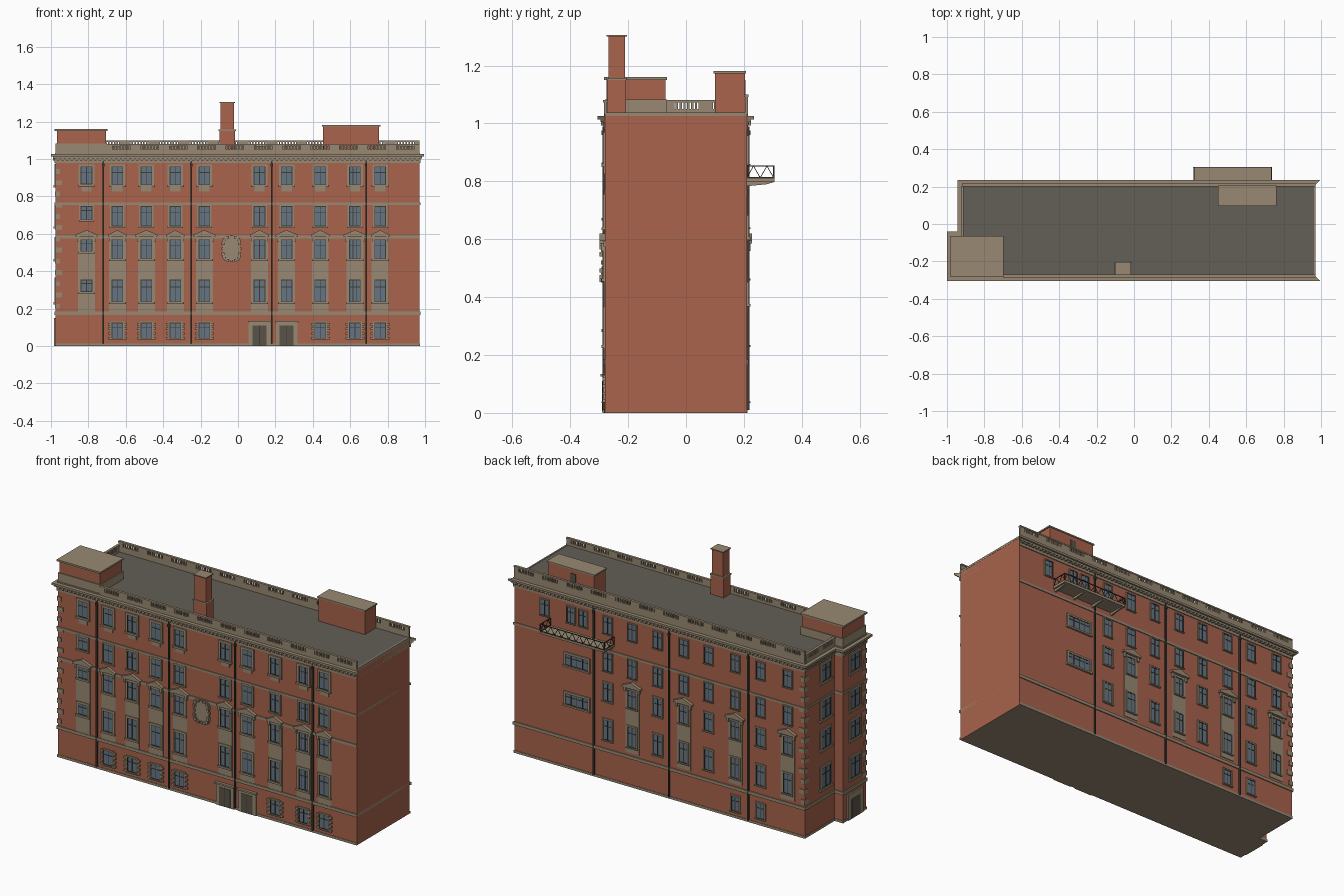
import bpy, bmesh, math
from mathutils import Vector

if "Cube" in bpy.data.objects:
    bpy.data.objects.remove(bpy.data.objects["Cube"])


def material(name, rgb):
    m = bpy.data.materials.new(name)
    m.use_nodes = True
    col = [((c / 255 + 0.055) / 1.055) ** 2.4 for c in rgb] + [1]
    m.diffuse_color = col
    m.node_tree.nodes["Principled BSDF"].inputs["Base Color"].default_value = col
    return m


BRICK = material("red brick", (168, 99, 76))
STONE = material("tan stone", (152, 137, 115))
ROOF = material("roof grey", (99, 95, 87))
GLASS = material("blue grey glass", (102, 118, 131))
DARK = material("dark metal", (62, 58, 53))
DOOR = material("door brown", (90, 83, 71))

parts = {}   # part name -> (material, bmesh)


def prism(name, mat, pts, vec):
    """Extrude a planar polygon along a vector into the named part."""
    bm = parts.setdefault(name, (mat, bmesh.new()))[1]
    a = [bm.verts.new(Vector(p)) for p in pts]
    b = [bm.verts.new(Vector(p) + Vector(vec)) for p in pts]
    bm.faces.new(a[::-1])
    bm.faces.new(b)
    for i in range(len(a)):
        j = (i + 1) % len(a)
        bm.faces.new((a[i], a[j], b[j], b[i]))


def box(name, mat, x0, x1, y0, y1, z0, z1):
    prism(name, mat, [(x0, y0, z0), (x1, y0, z0), (x1, y1, z0), (x0, y1, z0)], (0, 0, z1 - z0))


def bar(name, mat, p, q, r=0.002):
    """Thin square bar between two points."""
    p, q = Vector(p), Vector(q)
    d = (q - p).normalized()
    s = d.cross(Vector((0, 0, 1)) if abs(d.z) < 0.9 else Vector((1, 0, 0))).normalized() * r
    t = d.cross(s)
    prism(name, mat, [p + s + t, p - s + t, p - s - t, p + s - t], q - p)


# Wall planes
XL, XM, XR, YF, YT, YB = -0.975, -0.92, 0.97, -0.28, -0.065, 0.21
FRONT, BACK, TOWER, SIDE = ("y", YF, -1), ("y", YB, 1), ("x", XL, -1), ("x", XM, -1)


def on_wall(wall, name, mat, pts, d):
    """Relief of thickness d on a wall, outlined by (along, height) points."""
    axis, w, s = wall
    if axis == "y":
        prism(name, mat, [(u, w - s * 0.002, z) for u, z in pts], (0, s * (d + 0.002), 0))
    else:
        prism(name, mat, [(w - s * 0.002, u, z) for u, z in pts], (s * (d + 0.002), 0, 0))


def plate(wall, name, mat, u, w, z0, z1, d):
    on_wall(wall, name, mat, [(u - w / 2, z0), (u + w / 2, z0), (u + w / 2, z1), (u - w / 2, z1)], d)


def outline(o):
    """Footprint grown by o on the decorated sides; the right wall stays plain."""
    return [(XL - o, YF - o), (XR + o, YF - o), (XR, YF), (XR, YB), (XR + o, YB + o),
            (XM - o, YB + o), (XM - o, YT + o), (XL - o, YT + o)]


def layer(name, mat, o, z0, z1):
    prism(name, mat, [(x, y, z0) for x, y in outline(o)], (0, 0, z1 - z0))


def window(wall, u, z0, z1, w=0.062, b=0.012, bars=1):
    # surround, sill, glass, frame and sash bars
    for s in (-1, 1):
        plate(wall, "window_surrounds", STONE, u + s * (w + b) / 2, b, z0 - b, z1 + b, 0.007)
        plate(wall, "window_frames", DARK, u + s * (w / 2 - 0.002), 0.004, z0, z1, 0.006)
    plate(wall, "window_surrounds", STONE, u, w, z1, z1 + b, 0.007)
    plate(wall, "window_sills", STONE, u, w + 2.6 * b, z0 - b, z0, 0.012)
    plate(wall, "window_glass", GLASS, u, w, z0, z1, 0.0045)
    for z in (z0, z1 - 0.004):
        plate(wall, "window_frames", DARK, u, w, z, z + 0.004, 0.006)
    for i in range(bars):
        plate(wall, "sash_bars", DARK, u - w / 2 + w * (i + 1) / (bars + 1), 0.004, z0, z1, 0.006)
    z = z0 + (z1 - z0) * 0.66
    plate(wall, "sash_bars", DARK, u, w, z, z + 0.004, 0.006)


def pediment(wall, u, z, w=0.12):
    on_wall(wall, "pediments", STONE, [(u - w / 2, z), (u + w / 2, z), (u + w / 2, z + 0.01),
                                       (u, z + 0.035), (u - w / 2, z + 0.01)], 0.018)
    for s in (-1, 1):
        plate(wall, "pediment_brackets", STONE, u + s * w * 0.37, 0.012, z - 0.025, z, 0.013)


def downpipe(wall, u):
    s = wall[2]
    box("downpipes", DARK, u - 0.004, u + 0.004, *sorted((wall[1], wall[1] + s * 0.009)), 0.01, 0.99)
    plate(wall, "pipe_heads", DARK, u, 0.012, 0.96, 0.975, 0.012)


# Main body, roof, string courses and cornice
layer("brick_body", BRICK, 0, 0, 1.03)
layer("roof_deck", ROOF, -0.004, 1.028, 1.036)
box("roof_edge", STONE, XR - 0.008, XR + 0.001, YF, YB, 1.026, 1.038)
layer("base_course", STONE, 0.003, 0, 0.014)
layer("lower_string_course", STONE, 0.006, 0.166, 0.184)
layer("upper_string_course", STONE, 0.005, 0.755, 0.768)
for o, z0, z1 in ((0.005, 0.978, 0.995), (0.006, 0.995, 1.004), (0.015, 1.004, 1.014), (0.025, 1.014, 1.026)):
    layer("cornice", STONE, o, z0, z1)
layer("cornice_blocking", STONE, 0.004, 1.026, 1.033)
for wall, a, b in ((FRONT, XL, XR), (BACK, XM, XR), (TOWER, YF, YT), (SIDE, YT, YB)):
    n = round((b - a) / 0.025)
    for i in range(n):
        plate(wall, "cornice_dentils", STONE, a + (i + 0.5) * (b - a) / n, 0.013, 0.993, 1.005, 0.014)

# Front windows
rows = [(0.235, 0.355), (0.465, 0.57), (0.64, 0.748), (0.86, 0.96)]
cols = [-0.81, -0.645, -0.49, -0.335, -0.18, 0.115, 0.26, 0.44, 0.625, 0.76]
for i, x in enumerate(cols):
    for k, (z0, z1) in enumerate(rows):
        if i == 0:
            z0 = max(z0, z1 - (0.065, 0.065, 0.075, 0.095)[k])
        window(FRONT, x, z0, z1, b=0.008 if k == 2 else 0.011, bars=2 if i == 8 else 1)
    plate(FRONT, "window_aprons", STONE, x, 0.055, 0.825, 0.85, 0.005)
    pediment(FRONT, x, 0.585, 0.12 if i % 2 == 0 else 0.1)
    plate(FRONT, "tall_panels", STONE, x, 0.09, 0.184, 0.585, 0.003)
    if x in (0.115, 0.26):
        # double doors with stone surrounds
        plate(FRONT, "door_surrounds", STONE, x, 0.116, 0, 0.135, 0.008)
        plate(FRONT, "door_lintels", STONE, x, 0.125, 0.125, 0.135, 0.016)
        plate(FRONT, "doors", DOOR, x, 0.074, 0.004, 0.11, 0.01)
        plate(FRONT, "door_joints", DARK, x, 0.003, 0.004, 0.11, 0.011)
    elif i:
        window(FRONT, x, 0.04, 0.125, b=0.006)
        for k in range(4):
            for s in (-1, 1):
                plate(FRONT, "ground_window_blocks", STONE, x + s * 0.041, 0.02, 0.036 + k * 0.025, 0.048 + k * 0.025, 0.009)
plate(FRONT, "middle_string_course", STONE, (XL + XR) / 2, XR - XL, 0.575, 0.592, 0.005)
for x in (-0.72, -0.25, 0.18, 0.685):
    downpipe(FRONT, x)

# Wall medallion with carved squarish rim
plate(FRONT, "medallion", STONE, -0.035, 0.09, 0.46, 0.58, 0.008)
for i in range(24):
    a = i * math.tau / 24
    c, s = math.cos(a), math.sin(a)
    u = -0.035 + 0.046 * math.copysign(abs(c) ** 0.6, c)
    z = 0.52 + 0.063 * math.copysign(abs(s) ** 0.6, s)
    plate(FRONT, "medallion_rim", STONE, u, 0.014, z - 0.007, z + 0.007, 0.018 if i % 2 else 0.013)

# Back windows: slim surrounds, every second column has a tall panel
for i, x in enumerate([0.36, 0.2, 0.035, -0.135, -0.296, -0.47, -0.634, -0.81]):
    for k, (z0, z1) in enumerate(rows):
        window(BACK, x, z0, z1, w=0.055, b=0.004 if k > 1 else 0.007)
    if i % 2:
        plate(BACK, "back_panels", STONE, x, 0.09, 0.2, 0.585, 0.003)
        pediment(BACK, x, 0.585)
for x in (0.77, 0.6, 0.52):
    window(BACK, x, 0.86, 0.955, w=0.052, b=0.004)
for z in (0.41, 0.64):
    window(BACK, 0.56, z - 0.033, z + 0.033, w=0.15, b=0.01, bars=3)
for x in (-0.47, -0.634):
    window(BACK, x, 0.04, 0.13, w=0.052, b=0.006)
for x in (0.45, -0.04, -0.555):
    downpipe(BACK, x)

# Left side windows and tower door
for z0, z1 in rows:
    window(SIDE, 0.02, z0, z1, w=0.085)
    window(TOWER, -0.175, z0, z1, w=0.085)
plate(TOWER, "side_door_surround", STONE, -0.175, 0.14, 0, 0.15, 0.008)
plate(TOWER, "side_door", DOOR, -0.175, 0.08, 0.004, 0.115, 0.01)

# Corner quoins
for k in range(13):
    z, n = 0.2 + k * 0.06, 0.035 if k % 2 else 0.022
    box("quoins", STONE, XL - 0.003, XL + n, YF - 0.005, YF + 0.057 - n, z, z + 0.026)
    box("quoins", STONE, XM - 0.003, XM + n, YB - 0.057 + n, YB + 0.005, z, z + 0.026)


def balustrade(wall, a, b, top, n):
    """Slim pierced parapet along a wall line."""
    axis, w, s = wall

    def block(u0, u1, z0, z1, d0, d1):
        v = sorted((w - s * d0, w - s * d1))
        box("balustrade", STONE, *((u0, u1, *v) if axis == "y" else (*v, u0, u1)), z0, z1)

    block(a, b, 1.03, top - 0.03, -0.004, 0.006)
    block(a, b, top - 0.008, top, -0.006, 0.009)
    step = (b - a) / n
    for i in range(n):
        u = a + i * step
        block(u, u + step * 0.19, top - 0.031, top - 0.007, -0.004, 0.006)
        block(u + step * 0.81, u + step, top - 0.031, top - 0.007, -0.004, 0.006)
        for k in range(6):
            c = u + step * (0.25 + 0.1 * k)
            block(c - 0.004, c + 0.004, top - 0.031, top - 0.007, -0.003, 0.005)


balustrade(FRONT, -0.7, XR, 1.08, 11)
balustrade(BACK, XM, XR, 1.1, 12)
balustrade(SIDE, YT, YB - 0.01, 1.08, 2)

# Corner tower block, rear roof hut and chimney
box("tower_parapet", STONE, XL, -0.7, YF, YT, 1.03, 1.083)
box("tower_block", BRICK, XL + 0.006, -0.706, YF + 0.006, YT - 0.005, 1.083, 1.15)
box("tower_cap", STONE, XL - 0.006, -0.698, YF - 0.003, YT, 1.15, 1.16)
box("roof_hut", BRICK, 0.455, 0.755, 0.1, 0.203, 1.03, 1.173)
box("roof_hut_cap", STONE, 0.449, 0.761, 0.095, 0.207, 1.173, 1.181)
box("roof_hut_door", DOOR, 0.575, 0.61, 0.2, 0.206, 1.09, 1.15)
box("chimney_base", BRICK, -0.1, -0.016, -0.271, -0.207, 1.03, 1.15)
box("chimney_stack", BRICK, -0.094, -0.022, -0.268, -0.21, 1.15, 1.3)
box("chimney_collar", STONE, -0.104, -0.012, -0.274, -0.204, 1.15, 1.157)
box("chimney_cap", STONE, -0.1, -0.016, -0.274, -0.204, 1.3, 1.306)

# Rear balcony with lattice railing
BX0, BX1, BY = 0.318, 0.737, 0.306
box("balcony_floor", STONE, BX0, BX1, YB, BY, 0.798, 0.81)
for i in range(4):
    x = BX0 + 0.01 + i * (BX1 - BX0 - 0.03) / 3
    prism("balcony_brackets", STONE, [(x, YB, 0.798), (x, BY, 0.798), (x, YB + 0.07, 0.79), (x, YB, 0.783)], (0.01, 0, 0))


def railing(p, q, n):
    p, q = Vector(p), Vector(q)
    lo, hi = Vector((0, 0, 0.812)), Vector((0, 0, 0.853))
    for h in (lo, hi):
        bar("balcony_railing", DARK, p + h, q + h)
    for i in range(n):
        a, b = p.lerp(q, i / n), p.lerp(q, (i + 1) / n)
        m = (a + b) / 2
        bar("balcony_railing", DARK, a + lo, m + hi, 0.0012)
        bar("balcony_railing", DARK, m + hi, b + lo, 0.0012)
    for end in (p, q):
        bar("balcony_railing", DARK, end + lo, end + hi)


railing((BX0, BY - 0.003, 0), (BX1, BY - 0.003, 0), 9)
for x in (BX0 + 0.003, BX1 - 0.003):
    railing((x, YB, 0), (x, BY - 0.003, 0), 2)

# Turn every part into an object
for name, (mat, bm) in parts.items():
    bmesh.ops.recalc_face_normals(bm, faces=bm.faces)
    mesh = bpy.data.meshes.new(name)
    mesh.materials.append(mat)
    if name == "brick_body":
        mesh.materials.append(STONE)
        for f in bm.faces:
            f.material_index = int(f.normal.z < -0.5)   # underside
    bm.to_mesh(mesh)
    bm.free()
    bpy.context.collection.objects.link(bpy.data.objects.new(name, mesh))
